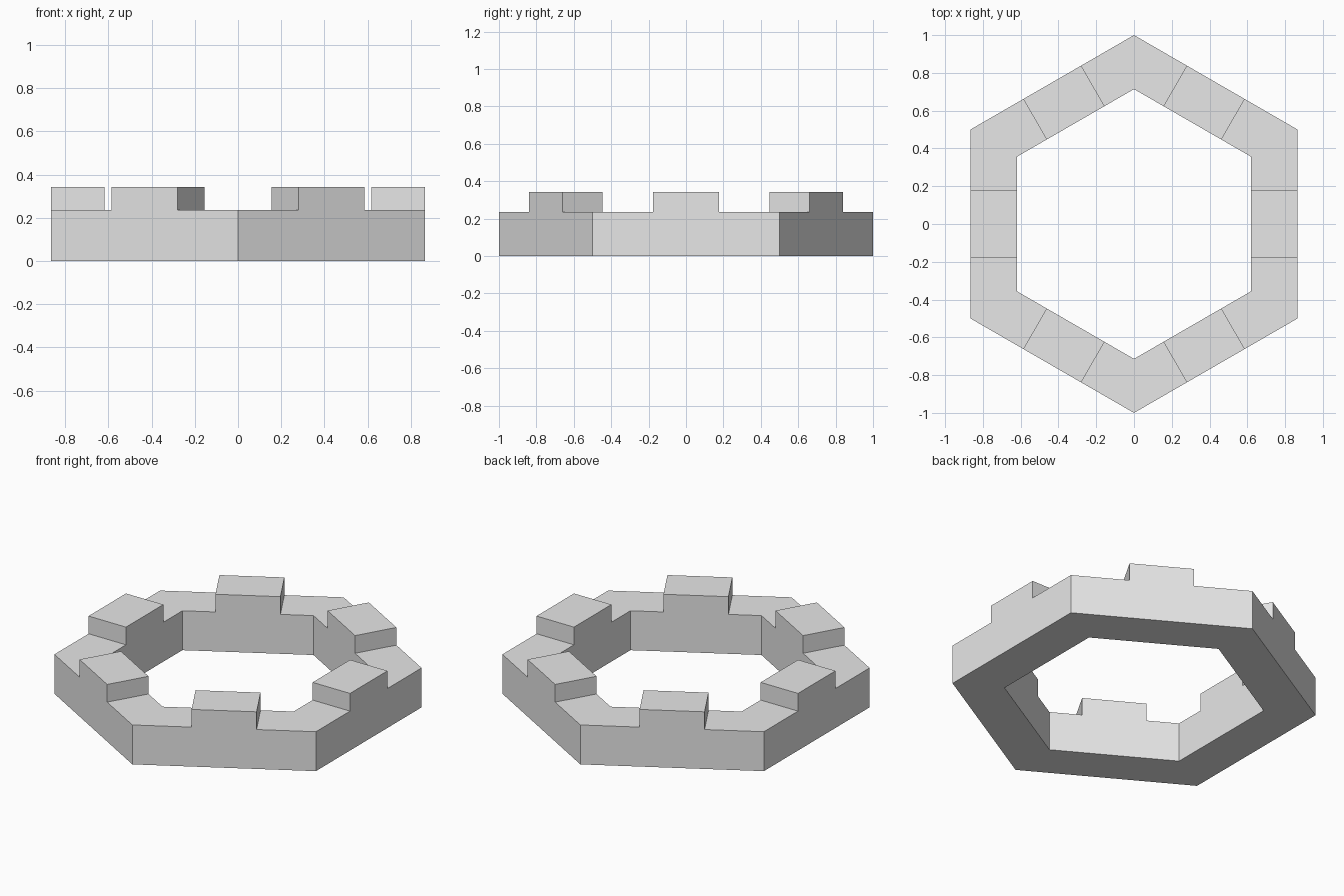
import bpy
import bmesh
from math import sin, cos, radians
from mathutils import Vector

OUTER, INNER = 1.0, 0.714      # corner radii
BASE, TOP = 0.236, 0.342       # ring height, raised block height
HALF = 0.177                   # half width of a raised block

cube = bpy.data.objects.get("Cube")
if cube:
    bpy.data.objects.remove(cube, do_unlink=True)

grey = bpy.data.materials.new("light grey")
grey.use_nodes = True
colour = (0.8, 0.8, 0.8, 1)
grey.diffuse_color = colour
grey.node_tree.nodes["Principled BSDF"].inputs["Base Color"].default_value = colour


def station(radius, angle, offset):
    """Corner of the hexagon, or a point beside the middle of the next side."""
    if offset is None:
        a = radians(angle)
        return Vector((radius * cos(a), radius * sin(a), 0))
    a = radians(angle + 30)
    apothem = radius * cos(radians(30))
    return (Vector((cos(a), sin(a), 0)) * apothem
            + Vector((-sin(a), cos(a), 0)) * offset)


# Cross-sections round the ring: a corner, then both ends of each block
bm = bmesh.new()
sections = []
for side in range(6):
    for offset in (None, -HALF, HALF):
        inner, outer = (station(r, 30 + 60 * side, offset) for r in (INNER, OUTER))
        lift = Vector((0, 0, BASE))
        sections.append([bm.verts.new(p) for p in
                         (inner, outer, outer + lift, inner + lift)])

# Skin the ring and collect the faces under the blocks
block_tops = []
for i, a in enumerate(sections):
    b = sections[(i + 1) % len(sections)]
    for k in range(4):
        n = (k + 1) % 4
        face = bm.faces.new((a[k], b[k], b[n], a[n]))
        if k == 2 and i % 3 == 1:
            block_tops.append(face)
bmesh.ops.recalc_face_normals(bm, faces=bm.faces)

# Raise one block on each side
for face in block_tops:
    raised = bmesh.ops.extrude_discrete_faces(bm, faces=[face])["faces"][0]
    for v in raised.verts:
        v.co.z = TOP
bmesh.ops.recalc_face_normals(bm, faces=bm.faces)

mesh = bpy.data.meshes.new("hexagonal_ring")
bm.to_mesh(mesh)
bm.free()
mesh.materials.append(grey)
ring = bpy.data.objects.new("hexagonal_ring", mesh)
bpy.context.collection.objects.link(ring)
